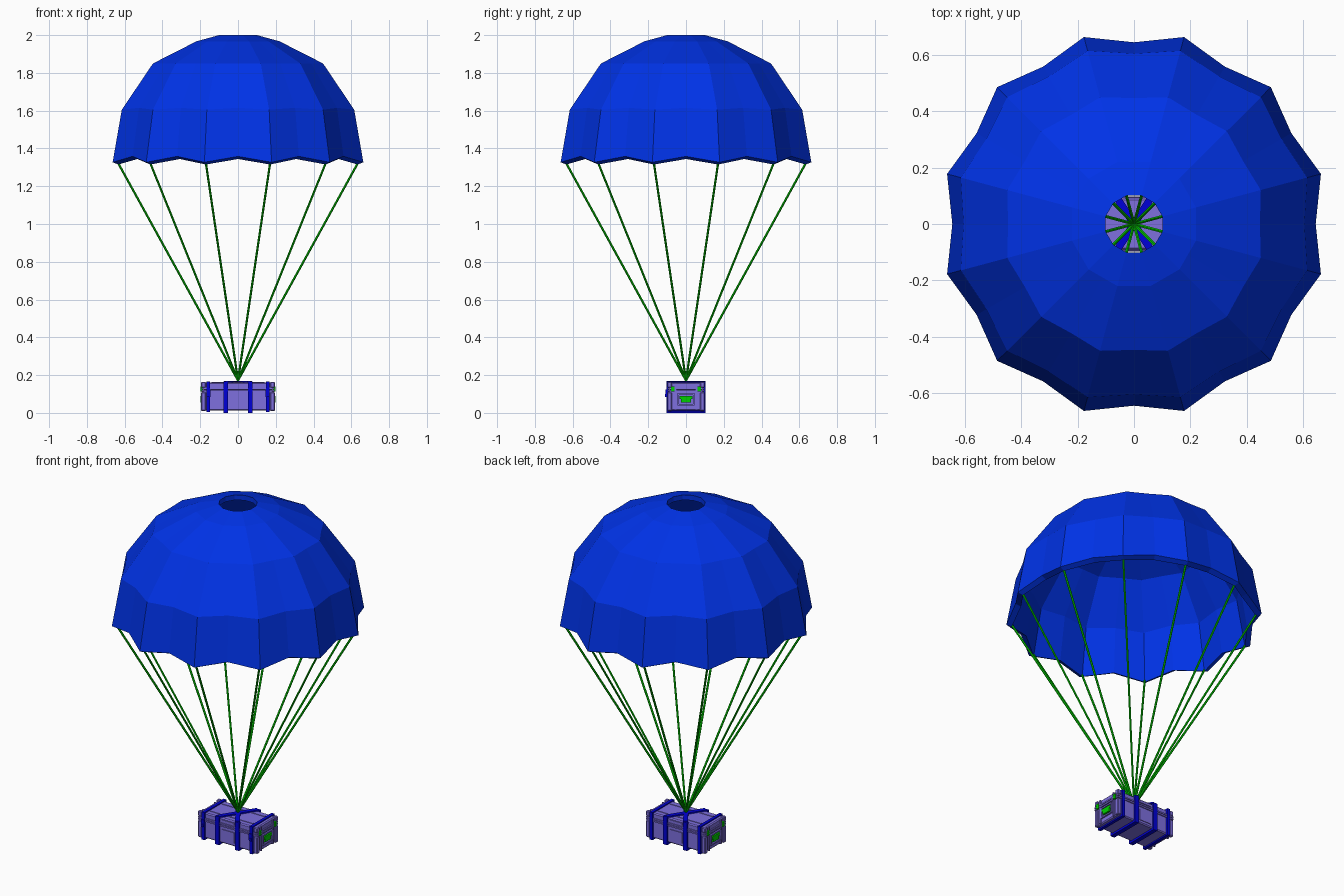
import bpy, bmesh, math
from mathutils import Vector, Matrix

if "Cube" in bpy.data.objects:
    bpy.data.objects.remove(bpy.data.objects["Cube"])


def mat(name, rgb):
    m = bpy.data.materials.new(name)
    m.diffuse_color = (*rgb, 1)
    m.use_nodes = True
    m.node_tree.nodes["Principled BSDF"].inputs["Base Color"].default_value = m.diffuse_color
    return m


CANOPY = mat("canopy blue", (0.0, 0.032, 0.80))
STRAP = mat("strap dark blue", (0.0, 0.0, 0.68))
GREEN = mat("cord green", (0.0, 0.62, 0.0))
CASE = mat("case purple", (0.21, 0.16, 0.74))


def finish(name, bm, material):
    bmesh.ops.recalc_face_normals(bm, faces=bm.faces[:])
    me = bpy.data.meshes.new(name)
    bm.to_mesh(me)
    bm.free()
    me.materials.append(material)
    ob = bpy.data.objects.new(name, me)
    bpy.context.collection.objects.link(ob)
    return ob


def add_box(bm, x0, x1, y0, y1, z0, z1, bevel=0):
    size = Matrix.Diagonal((x1 - x0, y1 - y0, z1 - z0, 1))
    loc = Matrix.Translation(((x0 + x1) / 2, (y0 + y1) / 2, (z0 + z1) / 2))
    vs = bmesh.ops.create_cube(bm, size=1, matrix=loc @ size)["verts"]
    if bevel:
        edges = list({e for v in vs for e in v.link_edges})
        bmesh.ops.bevel(bm, geom=edges, offset=bevel, segments=1, affect='EDGES')


def add_bar(bm, a, b, width, height, sides=0):
    """Bar from a to b: round when sides is given, otherwise a flat strip."""
    a, b = Vector(a), Vector(b)
    d = b - a
    m = Matrix.Translation((a + b) / 2) @ d.to_track_quat('Z', 'Y').to_matrix().to_4x4()
    if sides:
        bmesh.ops.create_cone(bm, cap_ends=True, segments=sides, radius1=width / 2,
                              radius2=width / 2, depth=d.length, matrix=m)
    else:
        m = Matrix.Translation((a + b) / 2) @ Matrix.Rotation(math.atan2(d.y, d.x), 4, 'Z')
        bmesh.ops.create_cube(bm, size=1, matrix=m @ Matrix.Diagonal((d.length, width, height, 1)))


# Canopy: 12 scalloped gores, closed outer and inner skin (corner r, corner z, mid r, mid z)
C = math.cos(math.radians(15))
profile = [(0.104, 2.0, 0.104 * C, 2.0), (0.228, 1.967, 0.228 * C, 1.967),
           (0.466, 1.85, 0.447, 1.85), (0.637, 1.605, 0.605, 1.615),
           (0.687, 1.327, 0.645, 1.358),
           (0.657, 1.315, 0.615, 1.344), (0.608, 1.592, 0.577, 1.60),
           (0.446, 1.825, 0.428, 1.825), (0.22, 1.938, 0.22 * C, 1.938),
           (0.104, 1.97, 0.104 * C, 1.97)]
bm = bmesh.new()
rings = []
for rc, zc, rm, zm in profile:
    ring = []
    for i in range(24):
        a = math.radians(15 * i)
        r, z = (rc, zc) if i % 2 else (rm, zm)
        ring.append(bm.verts.new((r * math.cos(a), r * math.sin(a), z)))
    rings.append(ring)
for k in range(len(rings)):
    p, q = rings[k], rings[(k + 1) % len(rings)]
    for i in range(24):
        j = (i + 1) % 24
        bm.faces.new((p[i], p[j], q[j], q[i]))
finish("canopy", bm, CANOPY)

# Suspension lines from each gore corner to the top of the case
bm = bmesh.new()
for i in range(12):
    a = math.radians(15 + 30 * i)
    add_bar(bm, (0.664 * math.cos(a), 0.664 * math.sin(a), 1.335), (0, 0, 0.172), 0.012, 0, 6)
finish("suspension_lines", bm, GREEN)

# Case body and lid
bm = bmesh.new()
add_box(bm, -0.187, 0.187, -0.092, 0.092, 0.012, 0.122, 0.006)
add_box(bm, -0.187, 0.187, -0.092, 0.092, 0.122, 0.161, 0.006)
finish("case_shell", bm, CASE)

# Raised rims, corner posts and ribs
bm = bmesh.new()
add_box(bm, -0.194, 0.194, -0.098, 0.098, 0.112, 0.120)
add_box(bm, -0.194, 0.194, -0.098, 0.098, 0.124, 0.132)
for s in (-1, 1):
    for t in (-1, 1):
        for z0, z1 in ((0.01, 0.11), (0.134, 0.164)):
            x, y = sorted((s * 0.17, s * 0.195)), sorted((t * 0.075, t * 0.098))
            add_box(bm, *x, *y, z0, z1, 0.004)
        # end ribs beside the handle
        add_box(bm, *sorted((s * 0.185, s * 0.193)), t * 0.055 - 0.005, t * 0.055 + 0.005, 0.014, 0.158)
        # raised lid panel bars
        add_box(bm, -0.14, 0.14, *sorted((t * 0.05, t * 0.06)), 0.159, 0.164)
    # side panels and handle frames
    add_box(bm, -0.04, 0.04, *sorted((s * 0.09, s * 0.096)), 0.138, 0.152)
    add_box(bm, -0.04, 0.04, *sorted((s * 0.09, s * 0.096)), 0.03, 0.095)
    for z in (0.044, 0.1):
        add_box(bm, *sorted((s * 0.185, s * 0.196)), -0.044, 0.044, z - 0.004, z + 0.004)
    for y in (-0.042, 0.042):
        add_box(bm, *sorted((s * 0.185, s * 0.196)), y - 0.004, y + 0.004, 0.044, 0.1)
finish("case_trim", bm, CASE)

# Outer straps: full loops near the ends; inner straps: open loops crossing on top
bm = bmesh.new()
for s in (-1, 1):
    for x, w, top in ((0.157, 0.018, True), (0.065, 0.026, False)):
        x0, x1 = s * x - w / 2, s * x + w / 2
        add_box(bm, x0, x1, -0.102, 0.102, 0.004 if top else 0.0, 0.013)
        for t in (-1, 1):
            add_box(bm, x0, x1, *sorted((t * 0.09, t * 0.102)), 0.004, 0.167)
        if top:
            add_box(bm, x0, x1, -0.102, 0.102, 0.158, 0.167)
    add_bar(bm, (-0.062, -s * 0.095, 0.166), (0.062, s * 0.095, 0.166), 0.026, 0.008)
finish("straps", bm, STRAP)

# Front strap buckles
bm = bmesh.new()
for x in (-0.157, 0.157):
    add_box(bm, x - 0.011, x + 0.011, -0.108, -0.1, 0.085, 0.125)
    add_box(bm, x - 0.006, x + 0.006, -0.112, -0.106, 0.083, 0.1)
finish("buckles", bm, STRAP)

# End handles and small latches
bm = bmesh.new()
for s in (-1, 1):
    x = sorted((s * 0.186, s * 0.198))
    add_box(bm, *x, -0.034, 0.034, 0.074, 0.09)
    add_box(bm, *x, -0.026, 0.026, 0.056, 0.074)
    for y in (-0.07, 0.07):
        add_box(bm, *x, y - 0.009, y + 0.009, 0.112, 0.14)
finish("handles_and_latches", bm, GREEN)
